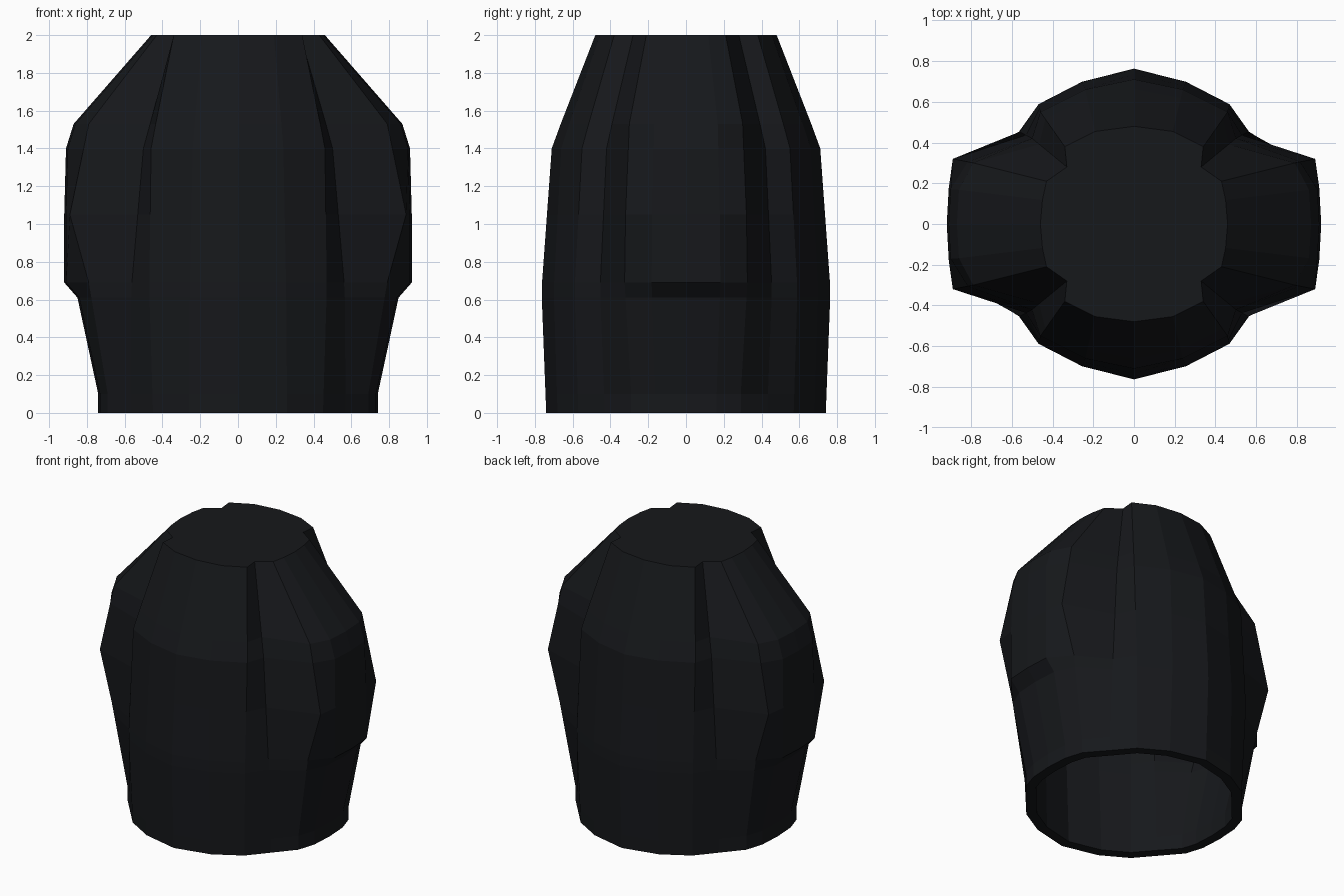
import bpy, bmesh

if "Cube" in bpy.data.objects:
    bpy.data.objects.remove(bpy.data.objects["Cube"])

# Vertical profiles of one quarter of the shell: (z, x, y)
side = [(0, .74, 0), (.1, .74, 0), (.61, .85, 0), (.69, .92, 0), (1.37, .92, 0), (1.53, .87, 0), (2, .46, 0)]
pad_edge = [(0, .69, .29), (.1, .69, .29), (.69, .79, .325), (1.05, .89, .32), (1.53, .79, .30), (2, .43, .21)]
groove = [(0, .57, .43), (.65, .565, .455), (1.41, .50, .42), (2, .33, .28)]
corner = [(0, .45, .57), (.65, .47, .59), (1.41, .46, .55), (2, .34, .38)]
front = [(0, .26, .68), (.65, .255, .70), (1.41, .24, .66), (2, .19, .455)]
middle = [(0, 0, .74), (.65, 0, .765), (1.41, 0, .71), (2, 0, .48)]
levels = [0, .1, .61, .69, 1.05, 1.40, 1.53, 2]


def at(profile, z):
    """Interpolate a profile at height z."""
    for (z0, x0, y0), (z1, x1, y1) in zip(profile, profile[1:]):
        if z <= z1:
            t = (z - z0) / (z1 - z0)
            return x0 + (x1 - x0) * t, y0 + (y1 - y0) * t
    return profile[-1][1:]


def ring(z):
    """Full mirrored cross-section at height z."""
    f, e = at(side, z), at(pad_edge, z)
    g = (f[0] - .01, e[1] * .56)
    q = [f, g, e] + [at(p, z) for p in (groove, corner, front, middle)]
    half = q + [(-x, y) for x, y in reversed(q[:-1])]
    return half + [(x, -y) for x, y in reversed(half[1:-1])]


# Shell skin, open at the bottom and capped on top
bm = bmesh.new()
rings = [[bm.verts.new((x, y, z)) for x, y in ring(z)] for z in levels]
n = len(rings[0])
for lo, hi in zip(rings, rings[1:]):
    for i in range(n):
        j = (i + 1) % n
        bm.faces.new((lo[i], lo[j], hi[j], hi[i]))
bm.faces.new(rings[-1])
mesh = bpy.data.meshes.new("body_shell")
bm.to_mesh(mesh)
bm.free()
body = bpy.data.objects.new("body_shell", mesh)
bpy.context.collection.objects.link(body)

# Wall thickness, visible as the bottom rim
wall = body.modifiers.new("wall", 'SOLIDIFY')
wall.thickness = .07
wall.offset = -1

# Near-black finish
mat = bpy.data.materials.new("dark_cloth")
mat.diffuse_color = (.008, .009, .011, 1)
mat.use_nodes = True
mat.node_tree.nodes["Principled BSDF"].inputs["Base Color"].default_value = mat.diffuse_color
mesh.materials.append(mat)
